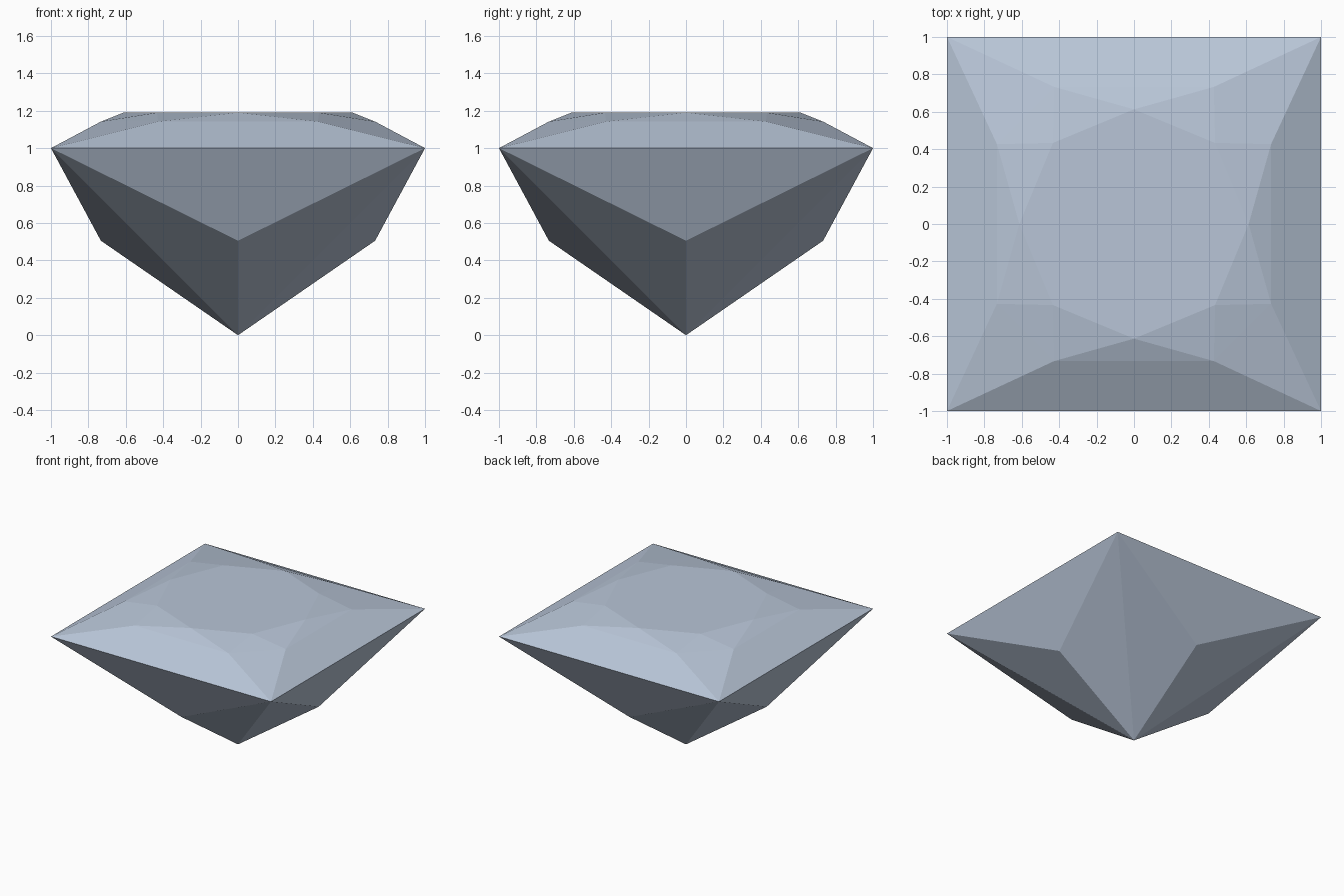
import bpy, bmesh, math
from mathutils import Matrix, Vector

if "Cube" in bpy.data.objects:
    bpy.data.objects.remove(bpy.data.objects["Cube"])

# One flat colour for the whole stone
mat = bpy.data.materials.new("pale blue grey")
mat.diffuse_color = (0.48, 0.56, 0.68, 1.0)
mat.use_nodes = True
mat.node_tree.nodes["Principled BSDF"].inputs["Base Color"].default_value = mat.diffuse_color

GIRDLE_Z, KINK_Z, TABLE_Z, PAVILION_Z = 1.0, 1.142, 1.19, 0.505
R = 0.613                      # table octagon radius
D = R * math.sqrt(0.5)

# Key points of the front quarter
corner_l, corner_r = (-1, -1, GIRDLE_Z), (1, -1, GIRDLE_Z)
kink_l, kink_r = (-0.427, -0.733, KINK_Z), (0.427, -0.733, KINK_Z)
kink_side = (0.733, -0.427, KINK_Z)
table_mid = (0, -R, TABLE_Z)
table_l, table_r = (-D, -D, TABLE_Z), (D, -D, TABLE_Z)
keel, culet = (0, -0.733, PAVILION_Z), (0, 0, 0)

quarter = [
    [corner_l, corner_r, kink_r, kink_l],         # main crown facet
    [kink_l, kink_r, table_mid],                  # star facet
    [kink_r, table_r, table_mid],                 # half facets by the table
    [kink_l, table_mid, table_l],
    [corner_r, kink_side, kink_r],                # corner kite
    [kink_r, kink_side, table_r],
    [corner_r, corner_l, keel],                   # upper pavilion facet
    [corner_r, keel, culet],                      # lower pavilion facets
    [corner_l, culet, keel],
]

bm = bmesh.new()
for i in range(4):
    turn = Matrix.Rotation(i * math.pi / 2, 3, 'Z')
    for facet in quarter:
        bm.faces.new([bm.verts.new(turn @ Vector(p)) for p in facet])

# Flat octagonal table on top
bm.faces.new([bm.verts.new((R * math.cos(k * math.pi / 4),
                            R * math.sin(k * math.pi / 4), TABLE_Z)) for k in range(8)])

bmesh.ops.remove_doubles(bm, verts=bm.verts, dist=0.001)
bmesh.ops.recalc_face_normals(bm, faces=bm.faces)

mesh = bpy.data.meshes.new("cut_gemstone")
bm.to_mesh(mesh)
bm.free()
mesh.materials.append(mat)
gem = bpy.data.objects.new("cut_gemstone", mesh)
bpy.context.collection.objects.link(gem)
